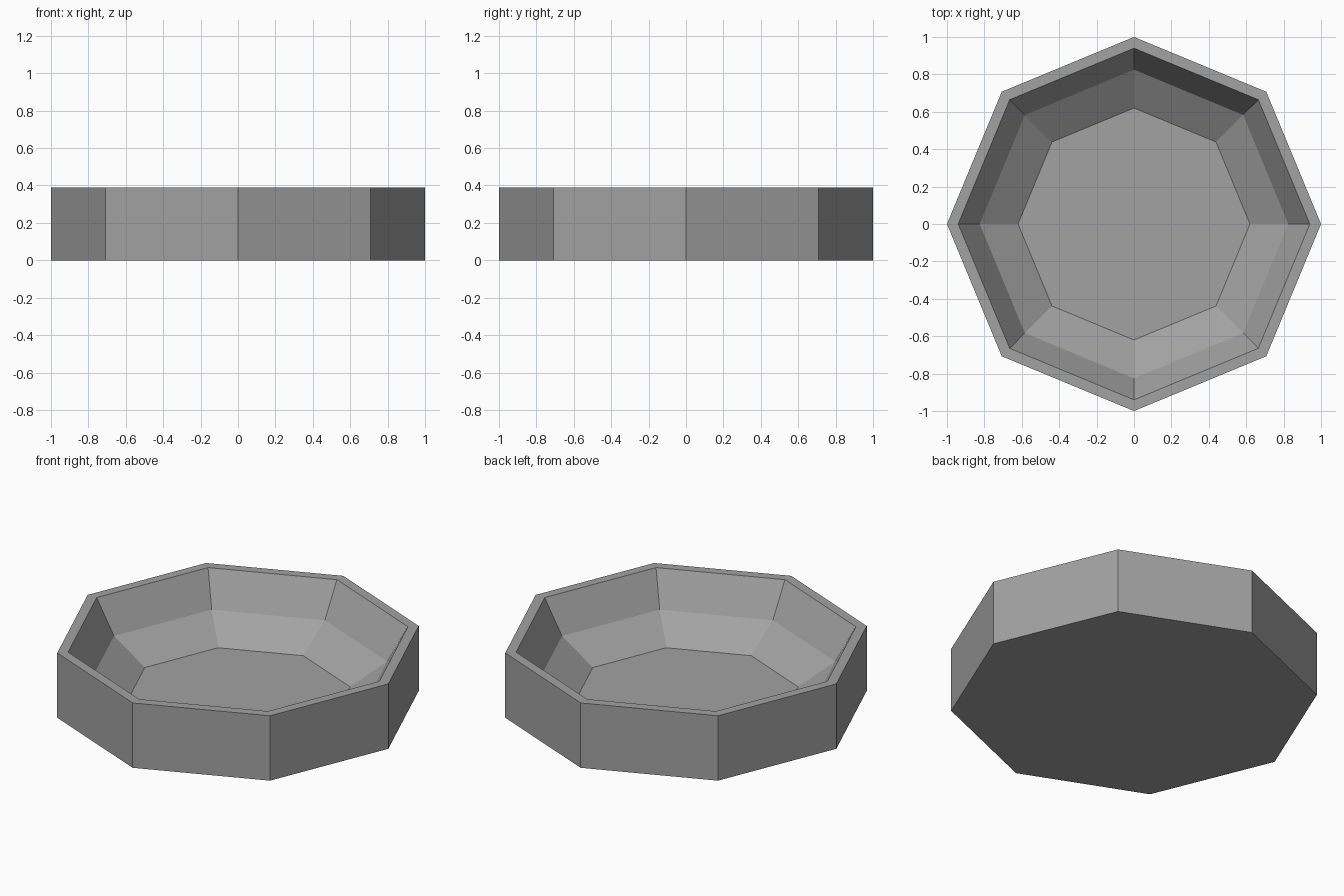
import bpy
import bmesh
from math import cos, sin, tau

SIDES = 8
HEIGHT = 0.39

if "Cube" in bpy.data.objects:
    bpy.data.objects.remove(bpy.data.objects["Cube"], do_unlink=True)

# Plain grey stone
stone = bpy.data.materials.new("grey stone")
stone.use_nodes = True
grey = (0.36, 0.36, 0.36, 1.0)
stone.diffuse_color = grey
stone.node_tree.nodes["Principled BSDF"].inputs["Base Color"].default_value = grey

# Radius and height from the outer base, over the rim, down to the basin floor
profile = [
    (1.0, 0.0),
    (1.0, HEIGHT),
    (0.94, HEIGHT),
    (0.825, 0.19),
    (0.62, 0.055),
]


def ring(bm, radius, z):
    return [bm.verts.new((radius * cos(tau * i / SIDES),
                          radius * sin(tau * i / SIDES), z))
            for i in range(SIDES)]


# Octagonal basin: bridged rings closed by the underside and the floor
bm = bmesh.new()
rings = [ring(bm, r, z) for r, z in profile]
for low, high in zip(rings, rings[1:]):
    for i in range(SIDES):
        j = (i + 1) % SIDES
        bm.faces.new((low[i], low[j], high[j], high[i]))
bm.faces.new(rings[0][::-1])
bm.faces.new(rings[-1])
bmesh.ops.recalc_face_normals(bm, faces=bm.faces)

mesh = bpy.data.meshes.new("basin")
bm.to_mesh(mesh)
bm.free()
mesh.materials.append(stone)
basin = bpy.data.objects.new("basin", mesh)
bpy.context.collection.objects.link(basin)
